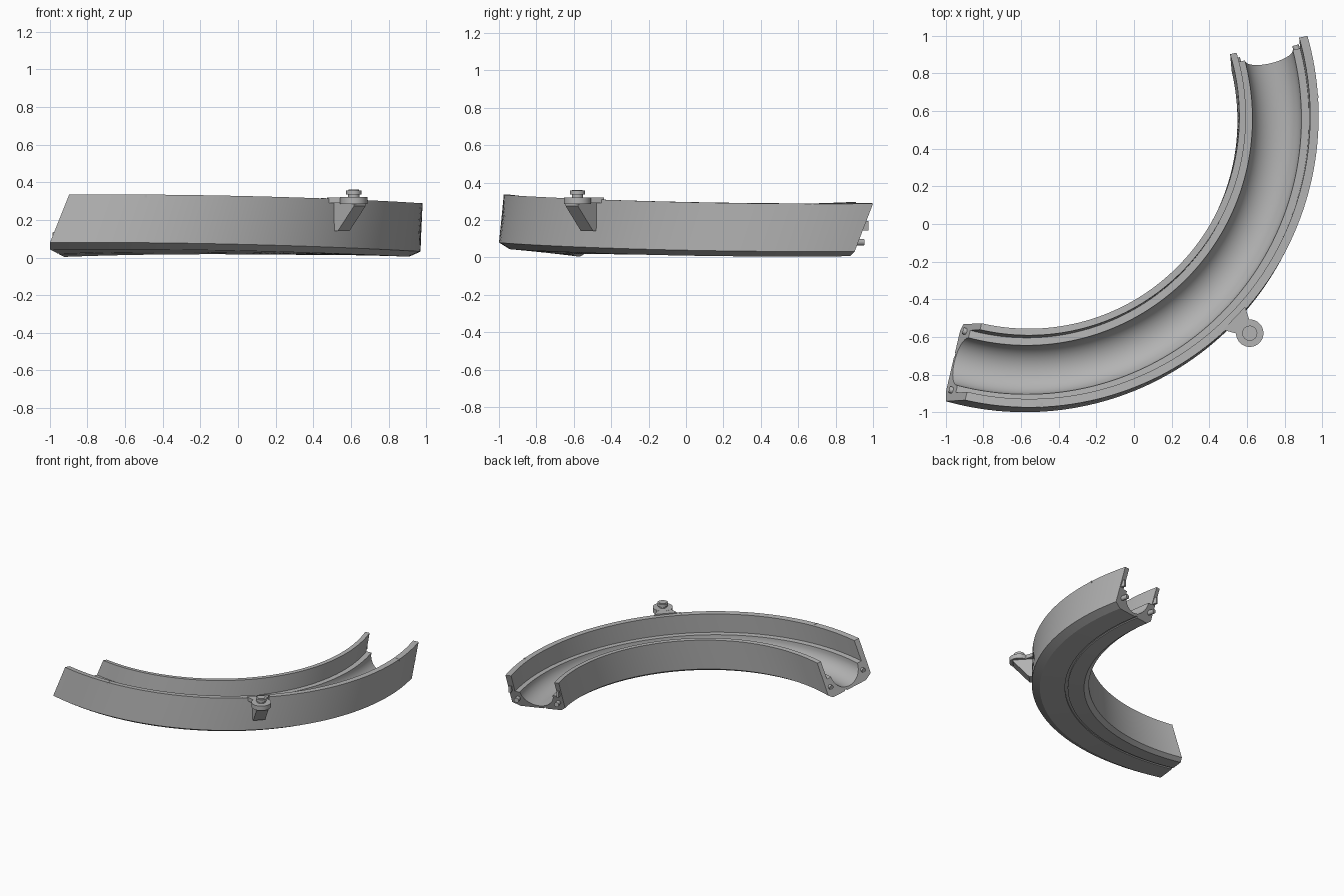
import bpy, bmesh, math
from mathutils import Matrix, Vector

cube = bpy.data.objects.get("Cube")
if cube:
    bpy.data.objects.remove(cube, do_unlink=True)

mat = bpy.data.materials.new("light_grey_plastic")
mat.use_nodes = True
GREY = (0.45, 0.45, 0.45, 1)
mat.diffuse_color = GREY
mat.node_tree.nodes["Principled BSDF"].inputs["Base Color"].default_value = GREY

CENTRE = Vector((-0.58, 0.55, 0))
RADIUS, WALL = 1.55, 0.255
START, END = math.radians(-105.7), math.radians(13.8)
STEPS = 72


def finish(name, bm, smooth=True):
    bmesh.ops.recalc_face_normals(bm, faces=bm.faces)
    mesh = bpy.data.meshes.new(name)
    bm.to_mesh(mesh)
    bm.free()
    mesh.materials.append(mat)
    obj = bpy.data.objects.new(name, mesh)
    bpy.context.collection.objects.link(obj)
    bpy.ops.object.select_all(action="DESELECT")
    obj.select_set(True)
    bpy.context.view_layer.objects.active = obj
    if smooth:
        bpy.ops.object.shade_smooth_by_angle(angle=math.radians(25))
    return obj


def track_point(t, w, h):
    """Point at fraction t along the bend, w inward from the outer wall, h from its rim."""
    a = START + (END - START) * t
    bank = 0.12 - 0.19 * t
    wave = (math.degrees(a) + 98) / 103
    rim = 0.311 + 0.0245 * math.cos(math.pi * wave)
    z = rim + h - bank * w
    r = RADIUS - w - bank * (h + WALL)
    a += 0.38 * (z - 0.08) / r          # slanted end faces
    return CENTRE + Vector((r * math.cos(a), r * math.sin(a), z))


# Cross-section: outer wall, ledge, round trough, ledge, inner wall, underside
trough = [(0.215 - 0.13 * math.cos(math.pi * i / 16),
           -0.15 - 0.115 * math.sin(math.pi * i / 16)) for i in range(17)]
section = ([(0, -WALL), (0, 0), (0.045, 0), (0.045, -0.15)] + trough +
           [(0.385, -0.15), (0.385, -0.02), (0.42, -0.02), (0.42, -0.26),
            (0.385, -0.285), (0.265, -0.285), (0.265, -0.277), (0.245, -0.277),
            (0.245, -0.285), (0.06, -0.285)])

bm = bmesh.new()
rings = [[bm.verts.new(track_point(i / STEPS, w, h)) for w, h in section]
         for i in range(STEPS + 1)]
n = len(section)
for a, b in zip(rings, rings[1:]):
    for j in range(n):
        k = (j + 1) % n
        bm.faces.new((a[j], a[k], b[k], b[j]))
bm.faces.new(rings[0])
bm.faces.new(rings[-1])
finish("curved_track", bm)


# Frame with x pointing outward from the bend and y along it
def radial(angle, r, z):
    a = math.radians(angle)
    spot = CENTRE + Vector((r * math.cos(a), r * math.sin(a), z))
    return Matrix.Translation(spot) @ Matrix.Rotation(a, 4, "Z")


def cylinder(name, matrix, radius, depth, sides=32):
    bm = bmesh.new()
    bmesh.ops.create_cone(bm, cap_ends=True, segments=sides, radius1=radius,
                          radius2=radius, depth=depth, matrix=matrix)
    return finish(name, bm)


def box(name, matrix, size):
    bm = bmesh.new()
    bmesh.ops.create_cube(bm, size=1, matrix=matrix @ Matrix.Diagonal((*size, 1)))
    return finish(name, bm, False)


def prism(name, matrix, outline, vector):
    bm = bmesh.new()
    face = bm.faces.new([bm.verts.new(matrix @ Vector(p)) for p in outline])
    moved = bmesh.ops.extrude_face_region(bm, geom=[face])["geom"]
    push = matrix.to_3x3() @ Vector(vector)
    bmesh.ops.translate(bm, vec=push,
                        verts=[v for v in moved if isinstance(v, bmesh.types.BMVert)])
    return finish(name, bm, False)


# Side bracket with its round connector
ANGLE, REACH = -43.4, 1.645
frame = radial(ANGLE, REACH, 0)
prism("bracket_brace", frame,
      [(-0.12, -0.045, 0.3), (0.045, -0.045, 0.3), (0.045, -0.045, 0.275),
       (-0.075, -0.045, 0.14), (-0.12, -0.045, 0.14)], (0, 0.09, 0))
prism("bracket_plate", frame,
      [(-0.115, -0.085, 0.29), (-0.05, -0.05, 0.29), (0, -0.05, 0.29),
       (0, 0.05, 0.29), (-0.05, 0.05, 0.29), (-0.115, 0.085, 0.29)], (0, 0, 0.03))
for name, z, radius, depth in (("bracket_disc", 0.303, 0.073, 0.036),
                               ("connector_neck", 0.328, 0.03, 0.02),
                               ("connector_head", 0.346, 0.04, 0.022),
                               ("connector_tip", 0.357, 0.028, 0.008)):
    cylinder(name, radial(ANGLE, REACH, z), radius, depth)

# Joining pegs and tabs on the far end, sockets' collars on the near end
for side, w in (("outer", 0.06), ("inner", 0.38)):
    along = Matrix.Rotation(math.pi / 2, 4, "X")
    for end, t, angle in (("far", 1, 15), ("near", 0, -105)):
        p = track_point(t, w, -0.21)
        turn = Matrix.Rotation(math.radians(angle), 4, "Z")
        length = 0.09 if t else 0.03
        cylinder(f"{side}_{end}_peg", Matrix.Translation(p) @ turn @ along,
                 0.018, length, 20)
    p = track_point(1, 0.02 if side == "outer" else 0.4, -0.12)
    box(f"{side}_far_tab", Matrix.Translation(p) @ Matrix.Rotation(math.radians(15), 4, "Z"),
        (0.018, 0.05, 0.05))

# Small rim marks
for i, t in enumerate((0.13, 0.46, 0.9)):
    p = track_point(t, 0.012, -0.006)
    a = START + (END - START) * t
    box(f"rim_mark_{i + 1}", Matrix.Translation(p) @ Matrix.Rotation(a, 4, "Z"),
        (0.028, 0.012, 0.016))
